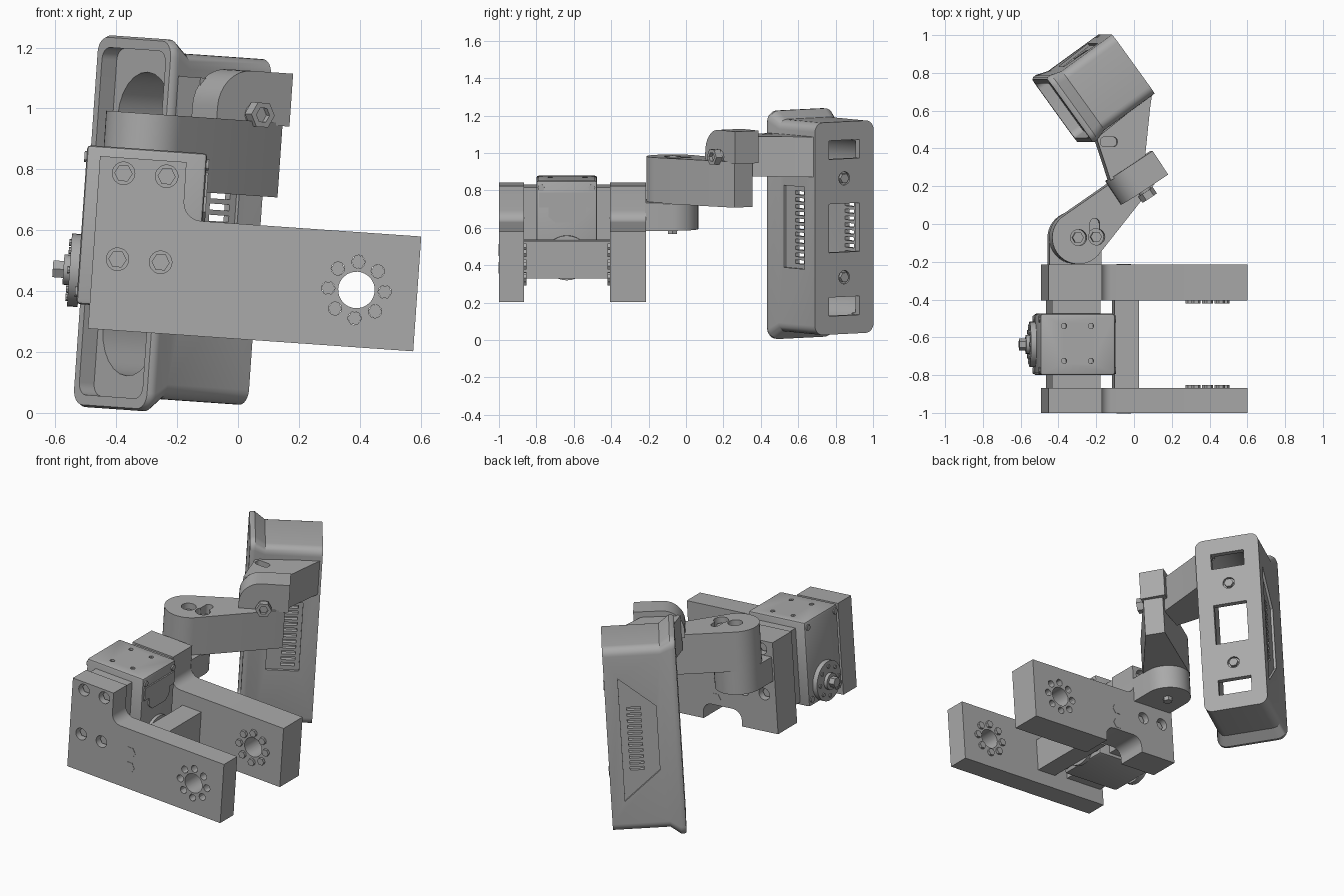
import bpy, bmesh, math
from mathutils import Matrix, Vector

cube = bpy.data.objects.get("Cube")
if cube:
    bpy.data.objects.remove(cube)

grey = bpy.data.materials.new("machine_grey")
grey.use_nodes = True
COLOUR = (0.4, 0.4, 0.4, 1)
grey.diffuse_color = COLOUR
grey.node_tree.nodes["Principled BSDF"].inputs["Base Color"].default_value = COLOUR
TILT = Matrix.Rotation(math.radians(4), 4, 'Y')


def frame(a, b, h, origin=(0, 0, 0)):
    """Matrix from outline axes a, b and extrusion axis h."""
    m = Matrix([Vector(a), Vector(b), Vector(h)]).transposed().to_4x4()
    m.translation = origin
    return TILT @ m


X, Y, Z = Vector((1, 0, 0)), Vector((0, 1, 0)), Vector((0, 0, 1))
FRONT, PLAN, SIDE = frame(X, Z, Y), frame(X, Y, Z), frame(Y, Z, X)


def loft(bm, rings, fr):
    loops = [[bm.verts.new(fr @ Vector((a, b, h))) for a, b in pts] for pts, h in rings]
    for lo, hi in zip(loops, loops[1:]):
        for i in range(len(lo)):
            j = (i + 1) % len(lo)
            bm.faces.new((lo[i], lo[j], hi[j], hi[i]))
    bm.faces.new(loops[0])
    bm.faces.new(loops[-1])


def make(name, stacks, fr, bevel=0):
    bm = bmesh.new()
    for rings in stacks:
        loft(bm, rings, fr)
    bmesh.ops.recalc_face_normals(bm, faces=bm.faces)
    if bevel:
        bmesh.ops.bevel(bm, geom=bm.edges[:], offset=bevel, segments=2,
                        profile=0.5, affect='EDGES')
    me = bpy.data.meshes.new(name)
    bm.to_mesh(me)
    bm.free()
    me.materials.append(grey)
    ob = bpy.data.objects.new(name, me)
    bpy.context.collection.objects.link(ob)
    return ob


def prism(name, outlines, lo, hi, fr, bevel=0):
    return make(name, [[(o, lo), (o, hi)] for o in outlines], fr, bevel)


def cut(ob, *cutters):
    for c in cutters:
        mod = ob.modifiers.new("cut", 'BOOLEAN')
        mod.operation, mod.solver, mod.object = 'DIFFERENCE', 'EXACT', c
    bpy.context.view_layer.update()
    deps = bpy.context.evaluated_depsgraph_get()
    me = bpy.data.meshes.new_from_object(ob.evaluated_get(deps))
    ob.modifiers.clear()
    ob.data = me
    for c in cutters:
        bpy.data.objects.remove(c)


def arc(c, r, start, end, n):
    ang = [math.radians(start + (end - start) * i / n) for i in range(n + 1)]
    return [(c[0] + r * math.cos(t), c[1] + r * math.sin(t)) for t in ang]


def circle(c, r, n=24):
    return arc(c, r, 0, 360, n)[:-1]


def rect(a0, a1, b0, b1):
    return [(a0, b0), (a1, b0), (a1, b1), (a0, b1)]


def rounded(hw, hh, r, c=(0, 0)):
    pts = []
    for k, (sx, sy) in enumerate([(1, 1), (-1, 1), (-1, -1), (1, -1)]):
        pts += arc((c[0] + sx * (hw - r), c[1] + sy * (hh - r)), r, 90 * k, 90 * k + 90, 6)
    return pts


# Motor bracket: two plates with bolt recesses and a bolt ring
AXIS = (0.36, 0.43)
ring = circle(AXIS, 0.093, 8)
deep = [(u, w) for u in (-0.43, -0.288) for w in (0.476, 0.759)]
shallow = [(-0.085, 0.477), (-0.085, 0.382)]
inner = arc((-0.165, 0.68), 0.06, 270, 180, 6)
top = [(0.56, 0.62)] + inner + [(-0.226, 0.81), (-0.511, 0.81), (-0.511, 0.242)]
notch = ([(-0.26, 0.242)] + arc((-0.2, 0.28), 0.06, 180, 90, 5)
         + arc((-0.05, 0.28), 0.06, 90, 0, 5) + [(0.01, 0.242)])
for name, lo, hi, out, extra in (("front_plate", -1, -0.867, -1, []),
                                 ("rear_plate", -0.405, -0.215, 1, notch)):
    plate = prism(name, [[*extra, (0.56, 0.242), *top]], lo, hi, FRONT)
    outer, inside = (lo, hi) if out < 0 else (hi, lo)
    bore = prism("bore", [circle(AXIS, 0.06, 32)] + [circle(p, 0.022, 12) for p in ring],
                 lo - 0.1, hi + 0.1, FRONT)
    recess = prism("recess", [circle(p, 0.037) for p in deep],
                   outer + out * 0.1, outer - out * 0.05, FRONT)
    cut(plate, bore, recess)
    prism(name + "_bolts", [circle(p, 0.03, 6) for p in deep],
          outer - out * 0.06, outer - out * 0.03, FRONT)
    prism(name + "_crossbar_bolts", [circle(p, 0.035, 6) for p in shallow],
          outer - out * 0.01, outer + out * 0.002, FRONT)
    prism(name + "_ring_nuts", [circle(p, 0.023, 6) for p in ring],
          inside + out * 0.06, inside - out * 0.015, FRONT)
prism("crossbar", [rect(-0.14, -0.01, 0.33, 0.53)], -0.87, -0.4, FRONT)

# Motor body with mounting blocks, horns and cover
motor = prism("motor", [rect(-0.555, -0.16, 0.32, 0.843)], -0.8, -0.475, FRONT, 0.012)
cut(motor, prism("top_holes", [circle((u, y), 0.014, 12) for u in (-0.43, -0.287)
                               for y in (-0.54, -0.725)], 0.8, 0.9, PLAN))
for name, lo, hi in (("front_mount", -0.87, -0.795), ("rear_mount", -0.48, -0.4)):
    prism(name, [rect(-0.49, -0.235, 0.34, 0.8)], lo, hi, FRONT)
HUB = (-0.637, 0.43)
for name, r, lo, hi, n in (("output_horn", 0.12, -0.585, -0.55, 32),
                           ("horn_hub", 0.05, -0.605, -0.58, 24),
                           ("horn_nut", 0.032, -0.64, -0.6, 6),
                           ("idler_horn", 0.12, -0.165, -0.142, 32)):
    prism(name, [circle(HUB, r, n)], lo, hi, SIDE)
prism("output_horn_screws", [circle(p, 0.012, 8) for p in circle(HUB, 0.09, 8)],
      -0.592, -0.58, SIDE)
corners = [(y, w) for y in (-0.775, -0.503) for w in (0.36, 0.805)]
prism("case_screws", [circle(p, 0.018, 12) for p in corners], -0.562, -0.152, SIDE)
cover = [(-0.785, 0.7), (-0.735, 0.7), (-0.735, 0.65), (-0.7, 0.62), (-0.57, 0.62),
         (-0.535, 0.65), (-0.535, 0.7), (-0.49, 0.7), (-0.49, 0.78), (-0.785, 0.78)]
prism("motor_cover", [cover], -0.165, -0.152, SIDE)

# Lower lug and swing link turning on a vertical pivot
P = (-0.361, -0.072)
lug_end = arc(P, 0.138, 0, 180, 20)
prism("pivot_lug", [lug_end + [(-0.499, -0.22), (-0.223, -0.22)]], 0.57, 0.72, PLAN)
prism("pivot_nut", [circle(P, 0.028, 6)], 0.545, 0.6, PLAN)
link = prism("swing_link", [arc(P, 0.14, 122, 318, 24) + [(0.08, 0.26), (0.01, 0.355)]],
             0.715, 0.96, PLAN)
pins = [P, (-0.265, -0.068)]
slot = rounded(0.025, 0.06, 0.025, (-0.275, -0.03))
cut(link, prism("pin_holes", [circle(p, 0.043) for p in pins], 0.88, 1, PLAN),
    prism("link_slot", [slot], 0.9, 1, PLAN))
prism("pin_heads", [circle(p, 0.03, 6) for p in pins], 0.87, 0.93, PLAN)

# Tilt hinge block on the link end with its clamp bolt
E = Vector((0.834, 0.552, 0))
N = Vector((0.552, -0.834, 0))
HINGE = frame(E, Z, N, (-0.22, 0.228, 0))
block = arc((0.125, 0.999), 0.125, 180, 90, 8) + [(0.288, 1.124), (0.288, 0.95), (0, 0.95)]
prism("tilt_block", [block], 0, 0.15, HINGE)
BOLT = (0.145, 0.982)
prism("tilt_bolt_washer", [circle(BOLT, 0.035)], 0.14, 0.17, HINGE)
bolt = prism("tilt_bolt", [circle(BOLT, 0.046, 6)], 0.165, 0.205, HINGE)
cut(bolt, prism("socket", [circle(BOLT, 0.026, 6)], 0.185, 0.25, HINGE))

# Arm that widens towards the holder
arm = prism("holder_arm", [[(-0.2, 0.23), (-0.275, 0.455), (0.02, 0.69), (0.01, 0.62),
                            (-0.02, 0.33)]], 0.875, 1.09, PLAN)
cut(arm, prism("arm_slot", [rounded(0.045, 0.025, 0.02, (-0.21, 0.435))], 1.04, 1.2, PLAN))

# Device holder: flared lip, open tray, deep pocket
D, W = Vector((0.81, 0.586, 0)), Vector((0.586, -0.81, 0))
ORIGIN = (-0.4225, 0.6, 0.596)
HOLD, FLANK = frame(W, Z, D, ORIGIN), frame(D, Z, W, ORIGIN)
shell = [(0.205, 0.605, 0.05, 0), (0.212, 0.612, 0.06, 0.012), (0.212, 0.612, 0.06, 0.03),
         (0.193, 0.569, 0.05, 0.09), (0.193, 0.569, 0.05, 0.42)]
holder = make("device_holder", [[(rounded(a, b, r), h) for a, b, r, h in shell]], HOLD)
windows = [rect(-0.1, 0.1, c - hh, c + hh) for c, hh in ((0.42, 0.05), (0, 0.13), (-0.42, 0.05))]
screws = [(0, 0.265), (0, -0.265)]
vent_rows = [i * 0.037 for i in range(-5, 6)]
slots = [rect(0.22, 0.3, b - 0.01, b + 0.01) for b in vent_rows]
cut(holder,
    prism("tray", [rounded(0.178, 0.572, 0.04)], -0.05, 0.06, HOLD),
    prism("pocket", [rounded(0.15, 0.5, 0.15)], 0.05, 0.385, HOLD),
    prism("windows", windows, 0.36, 0.5, HOLD),
    prism("screw_holes", [circle(p, 0.036) for p in screws], 0.405, 0.5, HOLD),
    prism("left_panel", [rect(0.135, 0.325, -0.22, 0.22)], 0.178, 0.25, FLANK),
    prism("right_panel", [[(0.13, -0.2), (0.34, -0.38), (0.34, 0.38), (0.13, 0.2)]],
          -0.25, -0.178, FLANK),
    prism("left_vents", slots, 0.13, 0.2, FLANK),
    prism("right_vents", slots, -0.2, -0.13, FLANK))
prism("holder_screws", [circle(p, 0.028, 6) for p in screws], 0.38, 0.425, HOLD)

# Smooth the round surfaces, keep edges sharp
bpy.ops.object.select_all(action='DESELECT')
for ob in bpy.context.collection.objects:
    if ob.type == 'MESH':
        ob.select_set(True)
        bpy.context.view_layer.objects.active = ob
bpy.ops.object.shade_smooth_by_angle(angle=math.radians(30))
